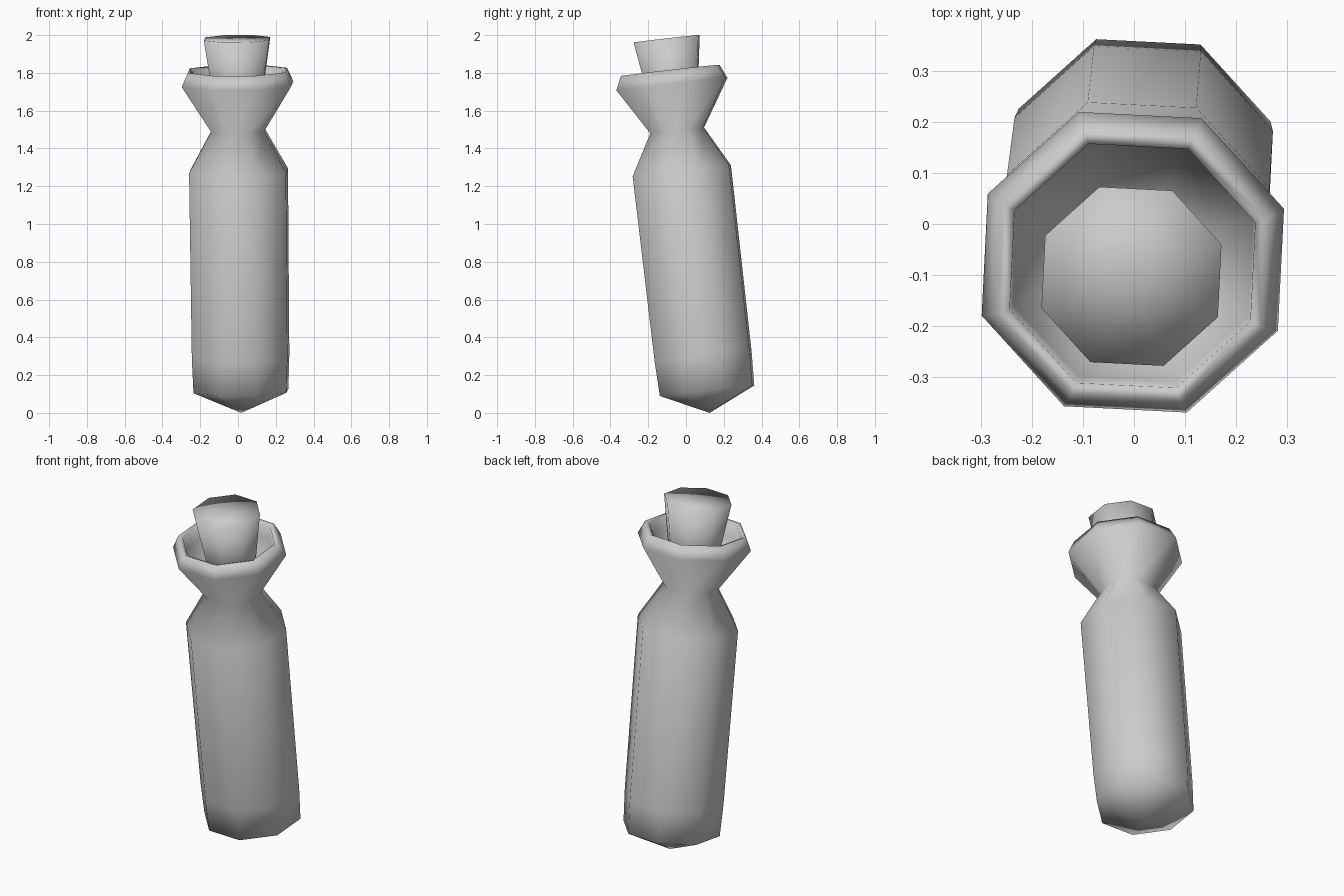
import bpy
import bmesh
from math import cos, sin, tau, radians
from mathutils import Matrix, Vector

cube = bpy.data.objects.get("Cube")
if cube:
    bpy.data.objects.remove(cube)

SIDES = 8
TWIST = radians(19.6)

# The whole bottle leans slightly along this axis from its bottom tip
lean = Vector((0, 0, 1)).rotation_difference(Vector((-0.011, -0.114, 0.993)))
placement = Matrix.Translation((0.017, 0.125, 0)) @ lean.to_matrix().to_4x4()

grey = bpy.data.materials.new("plain grey")
grey.use_nodes = True
colour = (0.6, 0.6, 0.6, 1)
grey.diffuse_color = colour
grey.node_tree.nodes["Principled BSDF"].inputs["Base Color"].default_value = colour


def lathe(name, profile):
    """Spin (height, radius) points into eight sides; radius 0 makes a tip."""
    bm = bmesh.new()
    rings = []
    for height, radius in profile:
        if radius == 0:
            rings.append([bm.verts.new((0, 0, height))] * SIDES)
        else:
            angles = [TWIST + tau * i / SIDES for i in range(SIDES)]
            rings.append([bm.verts.new((radius * cos(a), radius * sin(a), height))
                          for a in angles])
    for low, high in zip(rings, rings[1:]):
        for i in range(SIDES):
            j = (i + 1) % SIDES
            corners = dict.fromkeys((low[i], low[j], high[j], high[i]))
            bm.faces.new(list(corners))
    bmesh.ops.recalc_face_normals(bm, faces=bm.faces)
    for face in bm.faces:
        face.smooth = True
    mesh = bpy.data.meshes.new(name)
    bm.to_mesh(mesh)
    bm.free()
    mesh.materials.append(grey)
    obj = bpy.data.objects.new(name, mesh)
    obj.matrix_world = placement
    bpy.context.collection.objects.link(obj)
    return obj


# Bottle: pointed base, long body, pinched neck, flared lip, hollow mouth
lathe("bottle", [
    (0, 0), (0.118, 0.267), (0.3, 0.274), (1.29, 0.278), (1.505, 0.152),
    (1.752, 0.314), (1.825, 0.279), (1.815, 0.255), (1.74, 0.25),
    (1.56, 0.135), (1.54, 0),
])

# Tapered stopper seated in the mouth
lathe("stopper", [(1.56, 0), (1.56, 0.118), (1.994, 0.187), (1.994, 0)])
